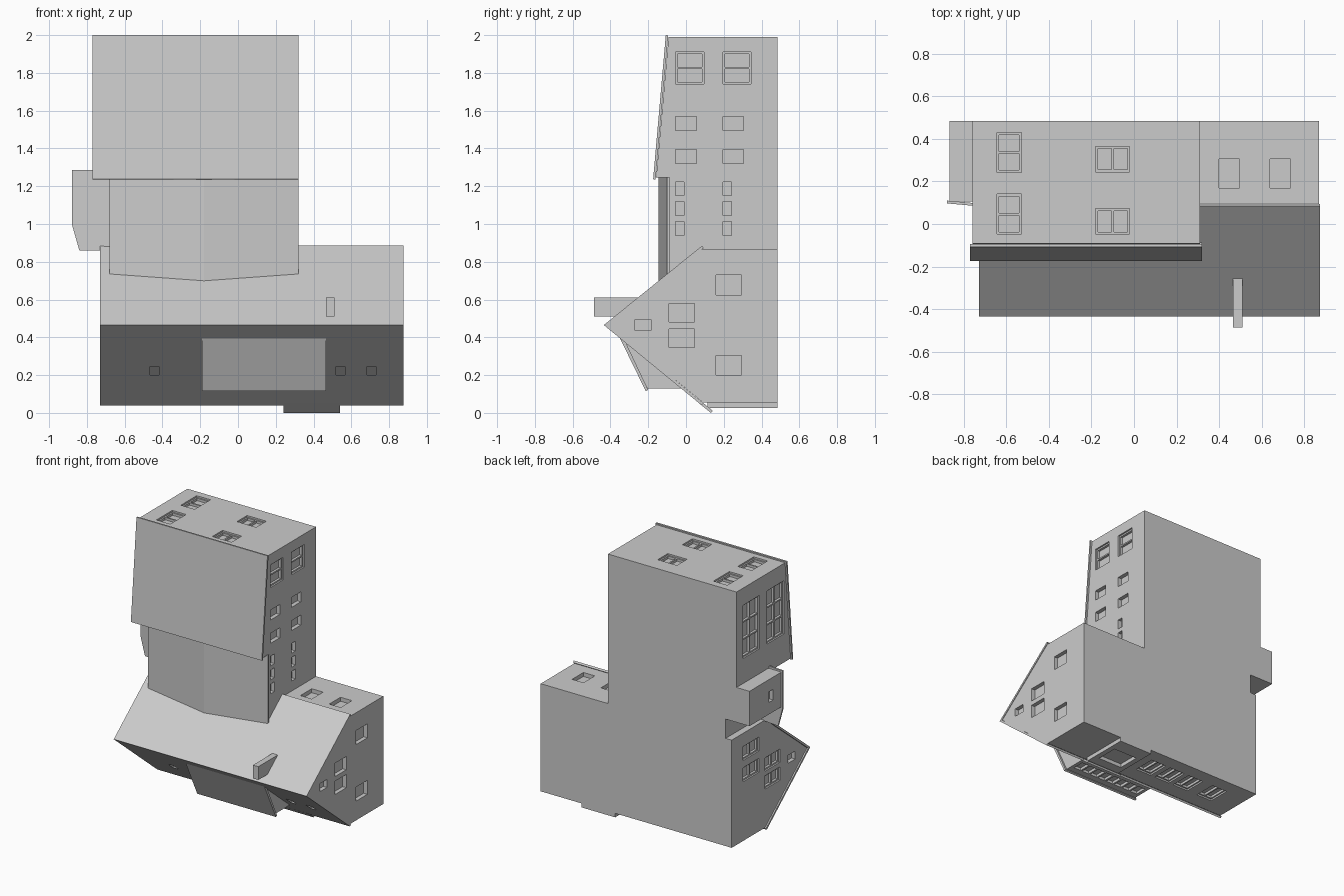
import bpy, bmesh
from mathutils import Vector

if "Cube" in bpy.data.objects:
    bpy.data.objects.remove(bpy.data.objects["Cube"])

AX = {'x': 0, 'y': 1, 'z': 2}


def place(axis, a, b, t):
    return {'x': (t, a, b), 'y': (a, t, b), 'z': (a, b, t)}[axis]


def add_prism(bm, axis, pts, lo, hi):
    v0 = [bm.verts.new(place(axis, a, b, lo)) for a, b in pts]
    v1 = [bm.verts.new(place(axis, a, b, hi)) for a, b in pts]
    n = len(pts)
    bm.faces.new(v0)
    bm.faces.new(v1[::-1])
    for i in range(n):
        bm.faces.new((v0[i], v1[i], v1[(i + 1) % n], v0[(i + 1) % n]))


def finish(bm, name):
    bmesh.ops.recalc_face_normals(bm, faces=bm.faces[:])
    me = bpy.data.meshes.new(name)
    bm.to_mesh(me)
    bm.free()
    ob = bpy.data.objects.new(name, me)
    bpy.context.collection.objects.link(ob)
    return ob


def prism(name, axis, pts, lo, hi):
    bm = bmesh.new()
    add_prism(bm, axis, pts, lo, hi)
    return finish(bm, name)


def rect(a0, a1, b0, b1):
    return [(a0, b0), (a1, b0), (a1, b1), (a0, b1)]


def cut(ob, boxes):
    """Subtract boxes given as (axis, rectangle points, low, high)."""
    if not boxes:
        return
    bm = bmesh.new()
    for b in boxes:
        add_prism(bm, *b)
    cutter = finish(bm, "cutter")
    cutter.hide_render = True
    m = ob.modifiers.new("cut", 'BOOLEAN')
    m.operation, m.solver, m.object = 'DIFFERENCE', 'EXACT', cutter
    bpy.context.view_layer.objects.active = ob
    bpy.ops.object.modifier_apply(modifier=m.name)
    bpy.data.objects.remove(cutter)


def windows(ob, axis, face, out, wins, depth=0.03):
    """wins: (a0, a1, b0, b1, cols, rows); divided windows get a frame."""
    frames, panes = [], []

    def span(d):
        return sorted((face + out * 0.02, face - out * d))
    for a0, a1, b0, b1, nc, nr in wins:
        g = 0
        if nc * nr > 1:
            frames.append((axis, rect(a0, a1, b0, b1), *span(0.012)))
            g = 0.011
        w, h = (a1 - a0 - g) / nc, (b1 - b0 - g) / nr
        for i in range(nc):
            for j in range(nr):
                a, b = a0 + g + i * w, b0 + g + j * h
                panes.append((axis, rect(a, a + w - g, b, b + h - g), *span(depth)))
    cut(ob, frames)
    cut(ob, panes)


BACK = 0.485

# Upper wing with shallow single-pitch roof
upper = prism("upper_wing_walls", 'x',
              [(BACK, 1.99), (-0.092, 1.99), (-0.158, 1.245), (BACK, 1.245)], -0.76, 0.31)
prism("upper_wing_roof", 'x',
      [(-0.107, 2.0), (-0.174, 1.237), (-0.161, 1.236), (-0.094, 1.999)], -0.77, 0.32)
windows(upper, 'x', 0.31, 1,
        [(y, y + 0.15, 1.74, 1.91, 1, 2) for y in (-0.055, 0.195)] +
        [(y, y + 0.11, z, z + 0.075, 1, 1) for y in (-0.055, 0.195) for z in (1.32, 1.495)])
windows(upper, 'x', -0.76, -1,
        [(y, y + 0.2, 1.46, 1.86, 2, 3) for y in (-0.08, 0.21)])
windows(upper, 'z', 1.99, 1,
        [(-0.645, -0.53, y, y + 0.188, 1, 2) for y in (-0.048, 0.242)] +
        [(-0.18, -0.02, y, y + 0.12, 2, 1) for y in (-0.048, 0.245)])

# Middle link with shallow ridge
link = prism("middle_link_walls", 'z',
             [(-0.67, BACK), (-0.67, -0.09), (-0.18, -0.135), (0.31, -0.09), (0.31, BACK)],
             0.68, 1.26)
prism("middle_link_roof", 'z',
      [(-0.68, -0.1), (-0.18, -0.145), (0.32, -0.1), (0.32, -0.087), (-0.18, -0.132),
       (-0.68, -0.087)], 0.68, 1.25)
windows(link, 'x', 0.31, 1,
        [(y, y + 0.045, z, z + 0.073, 1, 1)
         for y in (-0.055, 0.195) for z in (0.94, 1.045, 1.15)])

# Lower wing with gable roof
lower = prism("lower_wing_walls", 'x',
              [(BACK, 0.055), (0.09, 0.055), (-0.414, 0.465), (0.082, 0.865), (BACK, 0.865)],
              -0.72, 0.87)
roof = prism("lower_wing_roof", 'x',
             [(0.085, 0.885), (-0.435, 0.465), (0.083, 0.04), (0.0925, 0.0516),
              (-0.411, 0.465), (0.094, 0.873)], -0.73, 0.875)
cut(roof, [('y', rect(x, x + 0.048, 0.2, 0.246), -0.4, 0.1) for x in (-0.465, 0.518, 0.683)])
gable = [(-0.09, 0.045, 0.48, 0.58, 1, 1), (-0.09, 0.045, 0.345, 0.445, 1, 1),
         (-0.27, -0.185, 0.435, 0.495, 1, 1)]
windows(lower, 'x', 0.87, 1,
        gable + [(0.16, 0.295, z, z + 0.105, 1, 1) for z in (0.2, 0.625)])
windows(lower, 'x', -0.72, -1,
        [(-0.09, 0.09, 0.48, 0.58, 2, 1), (-0.09, 0.09, 0.345, 0.445, 2, 1), gable[2]] +
        [(0.16, 0.35, z, z + 0.105, 2, 1) for z in (0.5, 0.66)])
windows(lower, 'z', 0.865, 1,
        [(x, x + 0.095, 0.17, 0.305, 1, 1) for x in (0.4, 0.64)])
windows(lower, 'z', 0.055, -1,
        [(x - 0.065, x + 0.065, 0.21, 0.38, 2, 1) for x in (-0.47, -0.25, -0.08, 0.09)])

# Entrance porch
porch = prism("porch_walls", 'z', rect(0.25, 0.53, 0.115, BACK), 0.025, 0.1)
prism("porch_roof", 'x', [(0.07, 0.05), (0.132, 0.0), (0.1415, 0.0116), (0.08, 0.0616)],
      0.24, 0.54)
windows(porch, 'z', 0.025, -1, [(0.29, 0.49, 0.2, 0.37, 1, 1)], depth=0.028)

# Shed dormer with window row
dormer = prism("dormer_walls", 'x',
               [(-0.203, 0.13), (0.03, 0.13), (0.03, 0.2), (-0.32, 0.368)], -0.18, 0.45)
prism("dormer_roof", 'x',
      [(-0.352, 0.4), (-0.213, 0.115), (-0.2, 0.122), (-0.335, 0.406)], -0.19, 0.465)
windows(dormer, 'z', 0.13, -1,
        [(-0.155 + i * 0.074, -0.095 + i * 0.074, -0.155, -0.065, 1, 1) for i in range(8)],
        depth=0.02)

# Chimney
prism("chimney", 'y', rect(0.465, 0.51, 0.51, 0.61), -0.487, -0.25)

# Side bay with tilted, overhanging roof
bay = prism("side_bay_walls", 'z', rect(-0.868, -0.6, 0.105, BACK), 1.01, 1.272)
windows(bay, 'x', -0.868, -1, [(0.205, 0.25, 1.1, 1.18, 1, 1)])
bay_roof = prism("side_bay_roof", 'y',
                 [(-0.88, 1.285), (-0.88, 1.0), (-0.84, 0.86), (-0.66, 0.86), (-0.66, 1.285)],
                 0.097, 0.11)
for v in bay_roof.data.vertices:
    v.co.y -= (v.co.x + 0.88) * 0.09
